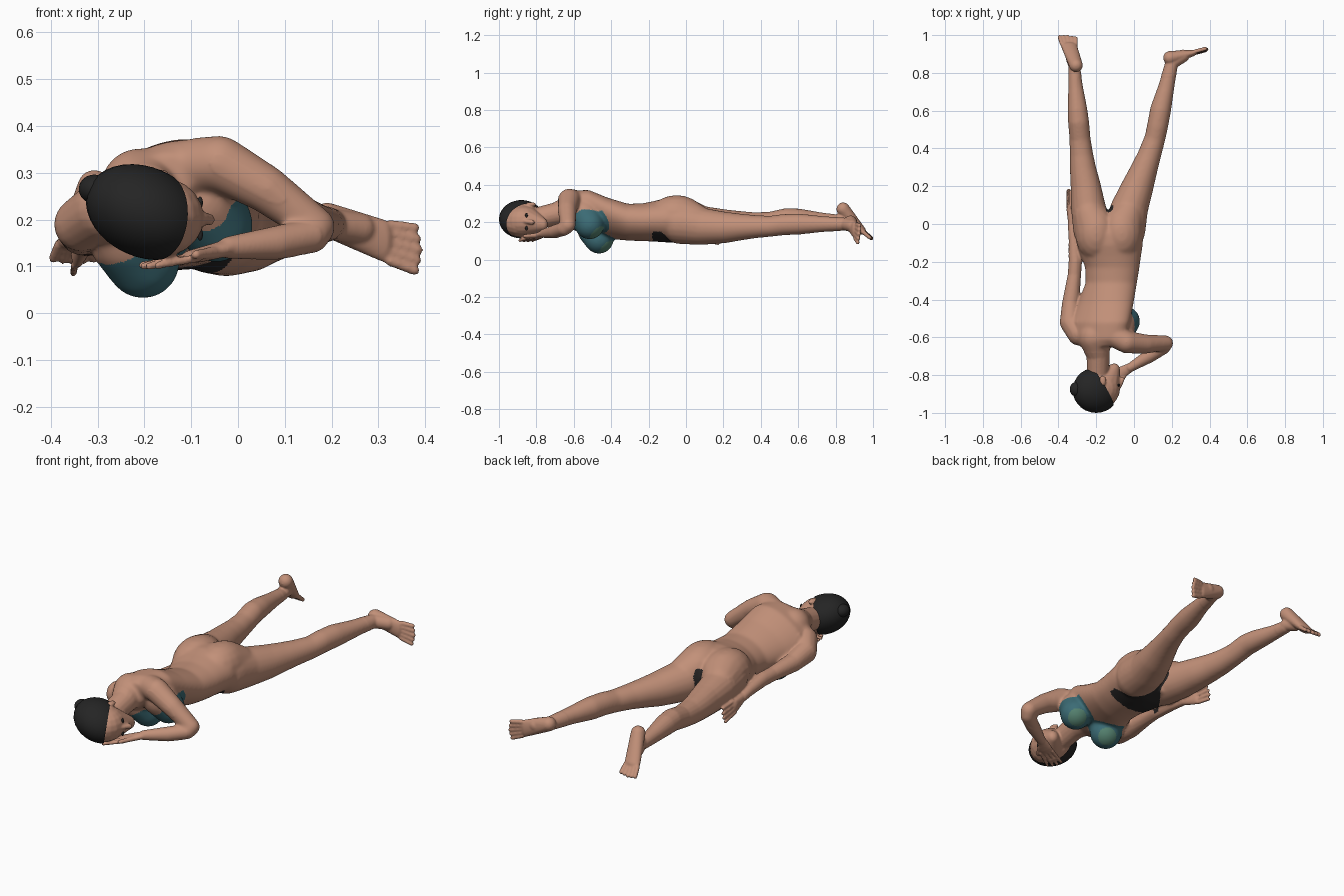
import bpy, bmesh, math
from mathutils import Vector, Matrix

if "Cube" in bpy.data.objects:
    bpy.data.objects.remove(bpy.data.objects["Cube"])

def material(name, rgb):
    m = bpy.data.materials.new(name)
    m.diffuse_color = (*rgb, 1)
    m.use_nodes = True
    m.node_tree.nodes["Principled BSDF"].inputs["Base Color"].default_value = m.diffuse_color
    return m

SKIN = material("skin", (0.54, 0.28, 0.19))
HAIR = material("hair black", (0.018, 0.018, 0.018))
TEAL = material("swimsuit teal", (0.045, 0.15, 0.18))
GREEN = material("swimsuit green", (0.09, 0.22, 0.16))
BLACK = material("swimsuit black", (0.022, 0.02, 0.02))

body = bmesh.new()
HEAD_TILT = Matrix.Rotation(math.radians(24), 3, 'Y')

def hull(points):
    """Add the closed convex hull of the points to the body."""
    b = bmesh.new()
    for p in points:
        b.verts.new(p)
    bmesh.ops.convex_hull(b, input=b.verts[:])
    bmesh.ops.delete(b, geom=[v for v in b.verts if not v.link_faces], context='VERTS')
    me = bpy.data.meshes.new("tmp")
    b.to_mesh(me)
    b.free()
    body.from_mesh(me)
    bpy.data.meshes.remove(me)

def ball(c, r, rot=Matrix.Identity(3)):
    """Points of an ellipsoid; r is a radius or three radii."""
    rx, ry, rz = (r, r, r) if isinstance(r, (int, float)) else r
    pts = []
    for i in range(11):
        t = math.pi * i / 10
        for j in range(1 if i in (0, 10) else 18):
            a = math.pi * j / 9
            pts.append(Vector(c) + rot @ Vector((rx * math.sin(t) * math.cos(a),
                                                 ry * math.sin(t) * math.sin(a), rz * math.cos(t))))
    return pts

def chain(*stations):
    """Limb made of tapered capsules through (x, y, z, r)."""
    balls = [ball(s[:3], s[3]) for s in stations]
    for a, b in zip(balls, balls[1:]):
        hull(a + b)

def digits(base, tip, spread, n, r):
    """Row of fingers or toes."""
    base, tip, spread = Vector(base), Vector(tip), Vector(spread)
    for i in range(n):
        t = 2 * i / (n - 1) - 1
        e = tip + spread * t * 1.2 + (base - tip) * (0.12 * abs(t))
        chain((*(base + spread * t), r * 1.1), (*e, r))

# torso: elliptical sections (x, y, z, half width, half depth, roll)
SECTIONS = [(-.135, .03, .205, .14, .085, 0), (-.13, -.05, .21, .178, .118, 0),
            (-.127, -.11, .21, .174, .118, 2), (-.122, -.17, .205, .160, .108, 5),
            (-.115, -.23, .20, .145, .100, 8), (-.12, -.31, .20, .138, .096, 13),
            (-.15, -.42, .222, .156, .098, 24), (-.18, -.52, .25, .175, .10, 30),
            (-.19, -.61, .265, .155, .08, 30), (-.19, -.65, .265, .10, .064, 28)]
rings = []
for x, y, z, a, b, roll in SECTIONS:
    rot = Matrix.Rotation(math.radians(-roll), 3, 'Y')
    rings.append([Vector((x, y, z)) + rot @ Vector((a * math.cos(i * math.pi / 16), 0,
                  b * math.sin(i * math.pi / 16))) for i in range(32)])
for p, q in zip(rings, rings[1:]):
    hull(p + q)

# hips and chest
hull(ball((-.20, -.05, .225), (.112, .15, .115)) + ball((-.235, .05, .21), (.09, .09, .095)))
hull(ball((-.065, -.05, .23), (.112, .15, .115)) + ball((-.035, .05, .20), (.09, .09, .098)))
DOWN = Vector((.5, 0, -.87))
CHEST = [Vector((-.203, -.465, .111)), Vector((-.047, -.515, .188))]
for c in CHEST:
    hull(ball(c, .08) + ball(c - DOWN * .06 - Vector((0, .03, 0)), .088))

# neck, head and ears
chain((-.21, -.60, .268, .085), (-.19, -.69, .245, .062), (-.19, -.80, .22, .057))
hull(ball((-.20, -.88, .215), (.123, .114, .09), HEAD_TILT))
hull(ball((-.165, -.87, .205), (.092, .1, .085)) + ball((-.105, -.765, .188), (.03, .027, .033)))
chain((-.078, -.86, .205, .012), (-.062, -.822, .20, .013))
for z in (.11, .295):
    hull(ball((-.165, -.83, z), (.018, .03, .012)))

# bent arm under the face
chain((-.09, -.60, .315, .06), (-.04, -.625, .32, .06), (.06, -.635, .265, .051),
      (.168, -.63, .185, .041), (.158, -.65, .165, .038), (.08, -.70, .15, .036),
      (-.02, -.76, .14, .024))
hull(ball((-.02, -.76, .14), (.025, .025, .018)) + ball((-.09, -.80, .122), (.03, .038, .014)))
digits((-.10, -.81, .118), (-.20, -.86, .10), (-.014, .028, 0), 4, .0085)
chain((-.05, -.80, .13, .013), (-.09, -.865, .125, .01))

# straight arm beside the body
chain((-.29, -.58, .22, .064), (-.335, -.52, .19, .058), (-.335, -.42, .17, .046),
      (-.315, -.27, .16, .036), (-.31, -.20, .16, .036), (-.318, -.08, .15, .028),
      (-.33, 0, .142, .021))
hull(ball((-.33, 0, .142), (.018, .02, .022)) + ball((-.342, .075, .13), (.015, .03, .034)))
digits((-.343, .085, .13), (-.345, .185, .118), (.006, 0, .028), 4, .008)
chain((-.325, .03, .15, .012), (-.315, .10, .165, .01))

# legs
chain((-.05, -.03, .195, .112), (-.025, .08, .178, .1), (.02, .2, .172, .085),
      (.05, .28, .174, .073), (.08, .36, .176, .063), (.11, .45, .178, .056),
      (.125, .52, .187, .057), (.14, .60, .19, .057), (.17, .72, .19, .044),
      (.197, .84, .19, .035))
chain((-.22, -.03, .205, .102), (-.24, .08, .195, .093), (-.255, .2, .19, .08),
      (-.268, .28, .19, .071), (-.277, .36, .191, .063), (-.285, .45, .2, .056),
      (-.293, .54, .22, .056), (-.298, .60, .22, .053), (-.308, .72, .212, .04),
      (-.315, .82, .208, .032))

# feet
chain((.197, .85, .19, .034), (.26, .89, .18, .034))
hull(ball((.19, .88, .20), .036) + ball((.31, .905, .155), (.02, .018, .046)))
digits((.325, .91, .150), (.385, .925, .135), (0, .004, .038), 5, .0105)
chain((-.313, .83, .215, .032), (-.33, .88, .20, .032))
hull(ball((-.307, .84, .27), .036) + ball((-.343, .94, .155), (.043, .022, .022)))
digits((-.345, .95, .147), (-.352, .992, .113), (.036, -.003, 0), 5, .0105)

# fuse all parts into one smooth skin, softened most on the torso and legs
mesh = bpy.data.meshes.new("figure_body")
body.to_mesh(mesh)
body.free()
ob = bpy.data.objects.new("figure_body", mesh)
bpy.context.collection.objects.link(ob)
for kind, steps in (('REMESH', 0), ('SMOOTH', 5), ('SMOOTH', 40)):
    if steps == 40:
        vg = ob.vertex_groups.new(name="torso")
        vg.add([v.index for v in ob.data.vertices if -.68 < v.co.y < .78 and v.co.x > -.3],
               1.0, 'REPLACE')
    mod = ob.modifiers.new("step", kind)
    if kind == 'REMESH':
        mod.mode, mod.voxel_size = 'VOXEL', 0.005
    else:
        mod.factor, mod.iterations = 0.5, steps
        mod.vertex_group = "torso" if steps == 40 else ""
    mesh = bpy.data.meshes.new_from_object(ob.evaluated_get(bpy.context.evaluated_depsgraph_get()))
    ob.modifiers.clear()
    ob.data = mesh
mesh.materials.clear()
for m in (SKIN, TEAL, GREEN, BLACK):
    mesh.materials.append(m)

# swimsuit: top cups around the chest, bottom as a tapering panel
for f in mesh.polygons:
    c, n = f.center, f.normal
    f.use_smooth, f.material_index = True, 0
    for k in CHEST:
        d = c - k
        if d.length < .105 and d.dot(DOWN) > -.045 and n.dot(DOWN) > -.4 and -.605 < c.y and c.x > -.3:
            f.material_index = 2 if (d - Vector((.03, .05, -.055))).length < .05 else 1
    half = .02 + .16 * max(0, (.03 - c.y) / .21)
    front = -.18 < c.y < 0 and c.z < .15 and n.z < -.15
    rear = 0 <= c.y < .1 and c.z < .265
    if (front or rear) and abs(c.x + .13) < half and c.x > -.29:
        f.material_index = 3

def ellipsoid(name, c, r, plane=None, rot=Matrix.Identity(3)):
    """Separate smooth black ellipsoid, optionally cut open by a plane (point, kept side)."""
    b = bmesh.new()
    bmesh.ops.create_uvsphere(b, u_segments=28, v_segments=18, radius=1,
                              matrix=Matrix.LocRotScale(Vector(c), rot, Vector(r)))
    if plane:
        bmesh.ops.bisect_plane(b, geom=b.verts[:] + b.edges[:] + b.faces[:],
                               plane_co=plane[0], plane_no=plane[1], clear_inner=True)
    for f in b.faces:
        f.smooth = True
    me = bpy.data.meshes.new(name)
    b.to_mesh(me)
    b.free()
    me.materials.append(HAIR)
    bpy.context.collection.objects.link(bpy.data.objects.new(name, me))

# hair cap, bun and eyes
ellipsoid("hair_cap", (-.20, -.88, .216), (.13, .12, .096),
          ((-.163, -.87, .2), (-.85, -.52, .15)), HEAD_TILT)
ellipsoid("hair_bun", (-.307, -.875, .265), (.033, .038, .031))
for side, z in (("lower", .168), ("upper", .236)):
    ellipsoid("eye_" + side, (-.081, -.853, z), (.006, .007, .013))
